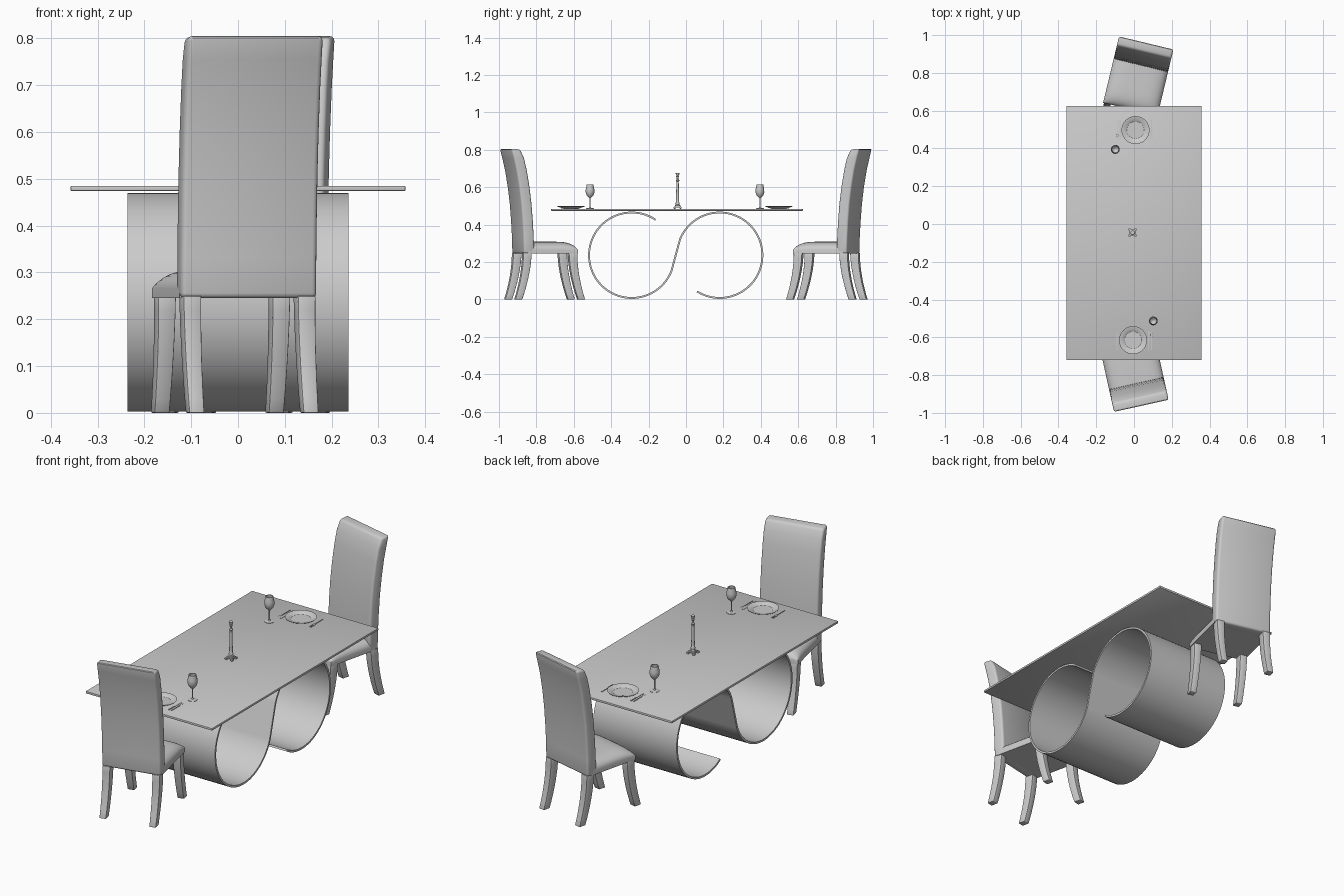
import bpy, bmesh
from math import sin, cos, pi, radians
from mathutils import Matrix, Vector

if "Cube" in bpy.data.objects:
    bpy.data.objects.remove(bpy.data.objects["Cube"])

I = Matrix.Identity(4)
TOP = 0.485  # table surface height


def finish(bm, name, M=I, bevel=0.0, segs=3):
    bmesh.ops.recalc_face_normals(bm, faces=bm.faces[:])
    if bevel:
        edges = [e for e in bm.edges if e.is_manifold and e.calc_face_angle() > radians(40)]
        bmesh.ops.bevel(bm, geom=edges, offset=bevel, segments=segs, affect='EDGES',
                        profile=0.5, clamp_overlap=True)
    me = bpy.data.meshes.new(name)
    bm.to_mesh(me)
    bm.free()
    me.shade_smooth()
    me.set_sharp_from_angle(angle=radians(35))
    ob = bpy.data.objects.new(name, me)
    bpy.context.collection.objects.link(ob)
    ob.matrix_world = M
    return ob


def loft(rings, name, M=I, closed_caps=True, **kw):
    """Skin a list of equal-length vertex rings."""
    bm = bmesh.new()
    vs = [[bm.verts.new(p) for p in r] for r in rings]
    n = len(vs[0])
    for a, b in zip(vs, vs[1:]):
        for i in range(n):
            j = (i + 1) % n
            bm.faces.new((a[i], a[j], b[j], b[i]))
    if closed_caps:
        bm.faces.new(vs[0])
        bm.faces.new(vs[-1])
    return finish(bm, name, M, **kw)


def lathe(profile, name, M=I, n=32):
    """Revolve (radius, z) points about z."""
    return loft([[(r * cos(2 * pi * i / n), r * sin(2 * pi * i / n), z) for i in range(n)]
                 for r, z in profile], name, M)


def extrude_x(profile, half, name, M=I, **kw):
    return loft([[(x, y, z) for y, z in profile] for x in (-half, half)], name, M, **kw)


def box(size, loc, name, M=I, **kw):
    x, y, z = (s / 2 for s in size)
    prof = [(loc[1] + a * y, loc[2] + b * z) for a, b in ((-1, -1), (1, -1), (1, 1), (-1, 1))]
    return extrude_x(prof, x, name, M @ Matrix.Translation((loc[0], 0, 0)), **kw)


# Table top
box((0.715, 1.345, 0.011), (0, -0.048, 0.4795), "table_top", bevel=0.002, segs=2)

# S-shaped bent sheet base
cz, R, T = 0.2365, 0.2285, 0.010
path = []
for k in range(57):
    a = radians(56 + (338 - 56) * k / 56)
    path.append(Vector((-0.29 + R * cos(a), cz + R * sin(a))))
for k in range(57):
    a = radians(158 - (158 + 122) * k / 56)
    path.append(Vector((0.18 + R * cos(a), cz + R * sin(a))))
left, right = [], []
for i, p in enumerate(path):
    t = (path[min(i + 1, len(path) - 1)] - path[max(i - 1, 0)]).normalized()
    nrm = Vector((-t.y, t.x)) * T / 2
    left.append(p + nrm)
    right.append(p - nrm)
bm = bmesh.new()
rows = [[bm.verts.new((x, q.x, q.y)) for q in (l, r) for x in (-0.236, 0.236)]
        for l, r in zip(left, right)]
for a, b in zip(rows, rows[1:]):
    for i, j in ((0, 1), (1, 3), (3, 2), (2, 0)):
        bm.faces.new((a[i], a[j], b[j], b[i]))
for r in (rows[0], rows[-1]):
    bm.faces.new((r[0], r[1], r[3], r[2]))
finish(bm, "table_base")


def chair(tag, M):
    # Curved upholstered back
    curve = [(0.071, 0.245), (0.069, 0.33), (0.064, 0.42), (0.057, 0.51),
             (0.046, 0.60), (0.031, 0.69), (0.016, 0.755), (0.003, 0.806)]
    front = [(y + 0.058, z) for y, z in reversed(curve)]
    front[0] = (0.052, 0.802)
    extrude_x(curve + front, 0.148, tag + "_chair_back", M, bevel=0.011)

    # Domed seat cushion
    bm = bmesh.new()
    bmesh.ops.create_grid(bm, x_segments=20, y_segments=20, size=1)
    border = [e for e in bm.edges if e.is_boundary]
    for v in bm.verts:
        u, w = sin(v.co.x * pi / 2), sin(v.co.y * pi / 2)
        f = max(0, w)
        h = max(0, 1 - u ** 4) ** 0.5 * max(0, 1 - f ** 4) ** 0.5
        v.co = (0.148 * u, 0.23 + 0.137 * w, 0.266 + 0.043 * h)
    ext = bmesh.ops.extrude_edge_only(bm, edges=border)['geom']
    for v in ext:
        if isinstance(v, bmesh.types.BMVert):
            v.co.z = 0.245
    bmesh.ops.edgeloop_fill(bm, edges=[e for e in bm.edges if e.is_boundary])
    finish(bm, tag + "_chair_seat", M)

    # Sabre legs flaring front and back
    for part, y0, d in (("front", 0.342, 1), ("back", 0.092, -1)):
        for side, sx in (("left", -1), ("right", 1)):
            rings = []
            for k in range(9):
                t = k / 8
                y = y0 + d * 0.047 * t ** 1.8
                hx, hy, z = 0.0195 - 0.003 * t, 0.023 - 0.004 * t, 0.25 * (1 - t)
                rings.append([(sx * 0.125 + a * hx, y + b * hy, z)
                              for a, b in ((-1, -1), (1, -1), (1, 1), (-1, 1))])
            loft(rings, f"{tag}_chair_{part}_{side}_leg", M, bevel=0.003, segs=2)


chair("near", Matrix.Translation((0.040, -0.968, 0)) @ Matrix.Rotation(radians(12.5), 4, 'Z'))
chair("far", Matrix.Translation((0.066, 0.964, 0)) @ Matrix.Rotation(radians(180 - 13.5), 4, 'Z'))


def place_setting(tag, M):
    # Plate with raised rim
    lathe([(0.040, 0), (0.048, 0.003), (0.073, 0.012), (0.074, 0.014), (0.070, 0.0135),
           (0.050, 0.008), (0.046, 0.005), (0.002, 0.005)], tag + "_plate", M, 40)
    # Wine glass
    lathe([(0.022, 0), (0.022, 0.002), (0.006, 0.005), (0.003, 0.010), (0.003, 0.056),
           (0.008, 0.061), (0.018, 0.072), (0.0235, 0.088), (0.023, 0.104), (0.018, 0.129),
           (0.0165, 0.129), (0.021, 0.104), (0.0215, 0.088), (0.016, 0.075), (0.002, 0.066)],
          tag + "_wine_glass", M @ Matrix.Translation((0.107, 0.102, 0)), 24)
    # Fork
    box((0.004, 0.062, 0.002), (-0.085, -0.022, 0.002), tag + "_fork_handle", M)
    box((0.011, 0.014, 0.002), (-0.085, 0.015, 0.002), tag + "_fork_head", M)
    for i in (-1, 0, 1):
        box((0.002, 0.024, 0.002), (-0.085 + i * 0.0045, 0.034, 0.002), tag + "_fork_tine", M)
    # Knife
    box((0.005, 0.045, 0.003), (0.082, -0.030, 0.002), tag + "_knife_handle", M)
    box((0.008, 0.055, 0.0015), (0.082, 0.020, 0.002), tag + "_knife_blade", M)
    # Spoon
    box((0.004, 0.07, 0.002), (0.097, -0.018, 0.002), tag + "_spoon_handle", M)
    lathe([(0.003, 0.001), (0.007, 0.003), (0.006, 0.0035), (0.001, 0.002)], tag + "_spoon_bowl",
          M @ Matrix.Translation((0.097, 0.028, 0)) @ Matrix.Diagonal((1, 1.7, 1, 1)), 16)


place_setting("near", Matrix.Translation((-0.005, -0.615, TOP)))
place_setting("far", Matrix.Translation((0.008, 0.497, TOP)) @ Matrix.Rotation(pi, 4, 'Z'))

# Candlestick: square foot and turned stem
C = Matrix.Translation((-0.008, -0.045, TOP))
box((0.034, 0.034, 0.008), (0, 0, 0.010), "candlestick_foot", C, bevel=0.002, segs=2)
for sx in (-1, 1):
    for sy in (-1, 1):
        box((0.011, 0.011, 0.010), (sx * 0.016, sy * 0.016, 0.005), "candlestick_toe", C,
            bevel=0.002, segs=2)
lathe([(0.015, 0.012), (0.014, 0.018), (0.010, 0.022), (0.011, 0.030), (0.008, 0.036),
       (0.0085, 0.05), (0.006, 0.145), (0.009, 0.149), (0.009, 0.153), (0.005, 0.157),
       (0.005, 0.166), (0.008, 0.172), (0.006, 0.177), (0.010, 0.187), (0.0105, 0.192),
       (0.005, 0.191)], "candlestick_stem", C, 20)
